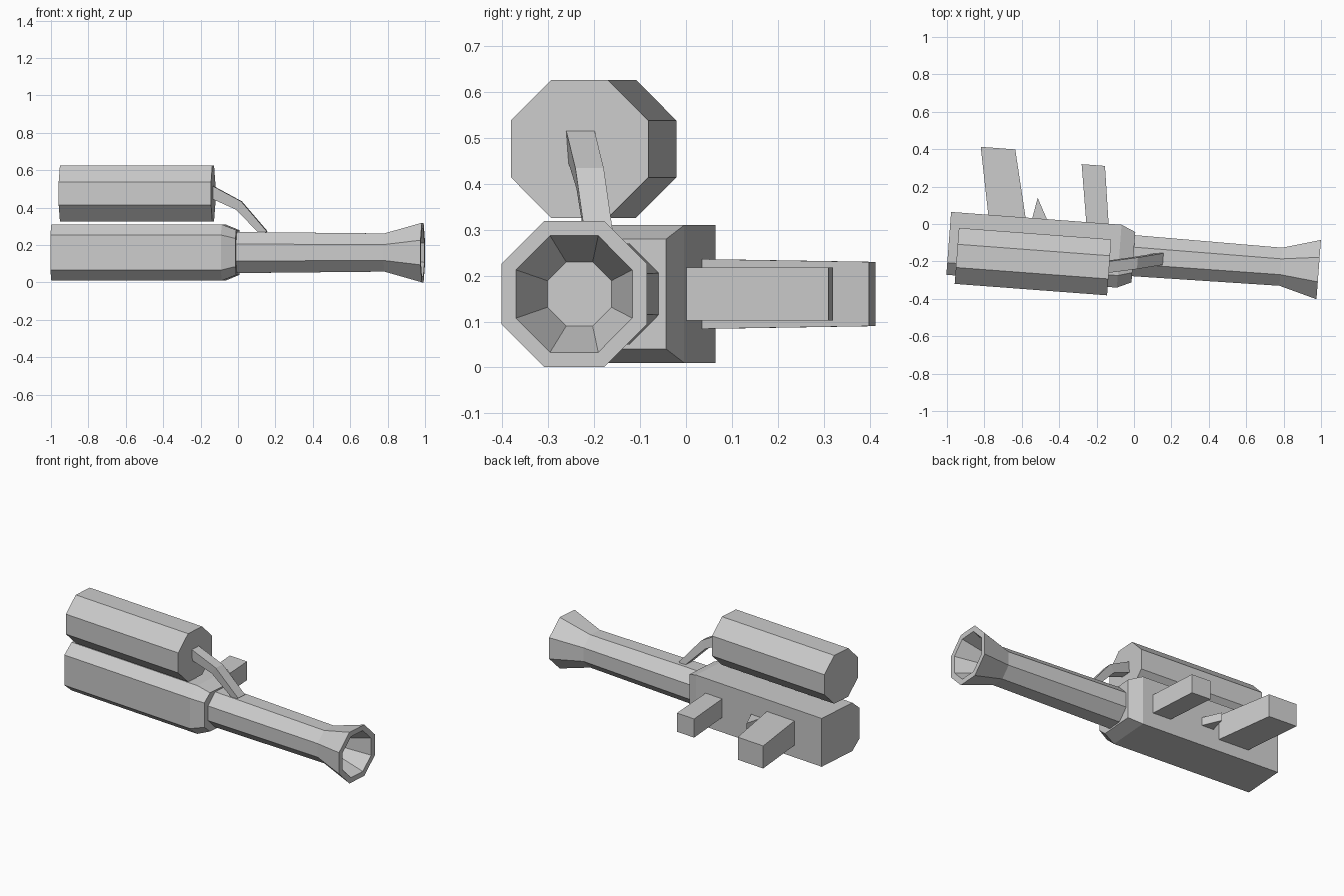
import bpy, bmesh, math
from mathutils import Matrix, Vector

cube = bpy.data.objects.get("Cube")
if cube:
    bpy.data.objects.remove(cube, do_unlink=True)

GREY = (0.6, 0.6, 0.6, 1.0)
grey = bpy.data.materials.new("plain_grey")
grey.use_nodes = True
grey.diffuse_color = GREY
grey.node_tree.nodes["Principled BSDF"].inputs["Base Color"].default_value = GREY

# The whole weapon is turned slightly about the vertical axis
TURN = Matrix.Rotation(-0.075, 4, "Z")


def loft(name, rings):
    """Skin matching rings of points and cap both ends."""
    bm = bmesh.new()
    loops = [[bm.verts.new(TURN @ Vector(p)) for p in ring] for ring in rings]
    n = len(loops[0])
    for a, b in zip(loops, loops[1:]):
        for i in range(n):
            j = (i + 1) % n
            bm.faces.new((a[i], a[j], b[j], b[i]))
    bm.faces.new(loops[0][::-1])
    bm.faces.new(loops[-1])
    bmesh.ops.recalc_face_normals(bm, faces=bm.faces)
    mesh = bpy.data.meshes.new(name)
    bm.to_mesh(mesh)
    bm.free()
    mesh.materials.append(grey)
    obj = bpy.data.objects.new(name, mesh)
    bpy.context.collection.objects.link(obj)
    return obj


def octagon(x, y, z, apothem):
    r = apothem / math.cos(math.pi / 8)
    angles = [math.pi / 8 + k * math.pi / 4 for k in range(8)]
    return [(x, y + r * math.cos(a), z + r * math.sin(a)) for a in angles]


def grip(name, x_root, x_tip, y_tip, half_root, half_tip):
    """Slanted block reaching out from the flat side of the body."""
    def ring(xs, y, h):
        (x0, x1), z = xs, 0.16
        return [(x0, y, z - h), (x1, y, z - h), (x1, y, z + h), (x0, y, z + h)]
    return loft(name, [ring(x_root, -0.012, half_root), ring(x_tip, y_tip, half_tip)])


# Body: flat on the grip side, chamfered on the other, tapered at the nose
def body_ring(x, s):
    half = [(0.167, 0.15), (-0.105, 0.15), (-0.17, 0.094)]
    section = half + [(y, -z) for y, z in reversed(half)]
    return [(x, -0.176 + s * y, 0.16 + s * z) for y, z in section]


loft("body", [body_ring(-0.98, 1), body_ring(-0.066, 1), body_ring(0.01, 0.8)])

# Barrel with flared, hollow muzzle
barrel = [(0.0, 0.11), (0.8, 0.102), (1.003, 0.159), (1.003, 0.127), (0.85, 0.07)]
loft("barrel", [octagon(x, -0.169, 0.16, r) for x, r in barrel])

# Fuel tank
loft("tank", [octagon(x, -0.241, 0.476, 0.15) for x in (-0.932, -0.115)])

# Hose bending from the tank end down to the barrel
hose = [((-0.13, -0.24, 0.487), (0.012, 0.03)),
        ((0.02, -0.208, 0.412), (0.014, 0.022)),
        ((0.155, -0.175, 0.262), (0.014, 0.012))]
loft("hose", [[(x + a * dx, y + b * 0.031, z + a * dz)
               for a, b in ((1, 1), (1, -1), (-1, -1), (-1, 1))]
              for (x, y, z), (dx, dz) in hose])

# Grips
grip("rear_grip", (-0.78, -0.58), (-0.848, -0.663), 0.35, 0.076, 0.07)
grip("front_grip", (-0.255, -0.135), (-0.303, -0.178), 0.298, 0.058, 0.058)

# Trigger wedge
loft("trigger", [[(-0.545, -0.012, z), (-0.465, -0.012, z), (-0.524, 0.101, z)]
                 for z in (0.135, 0.185)])
